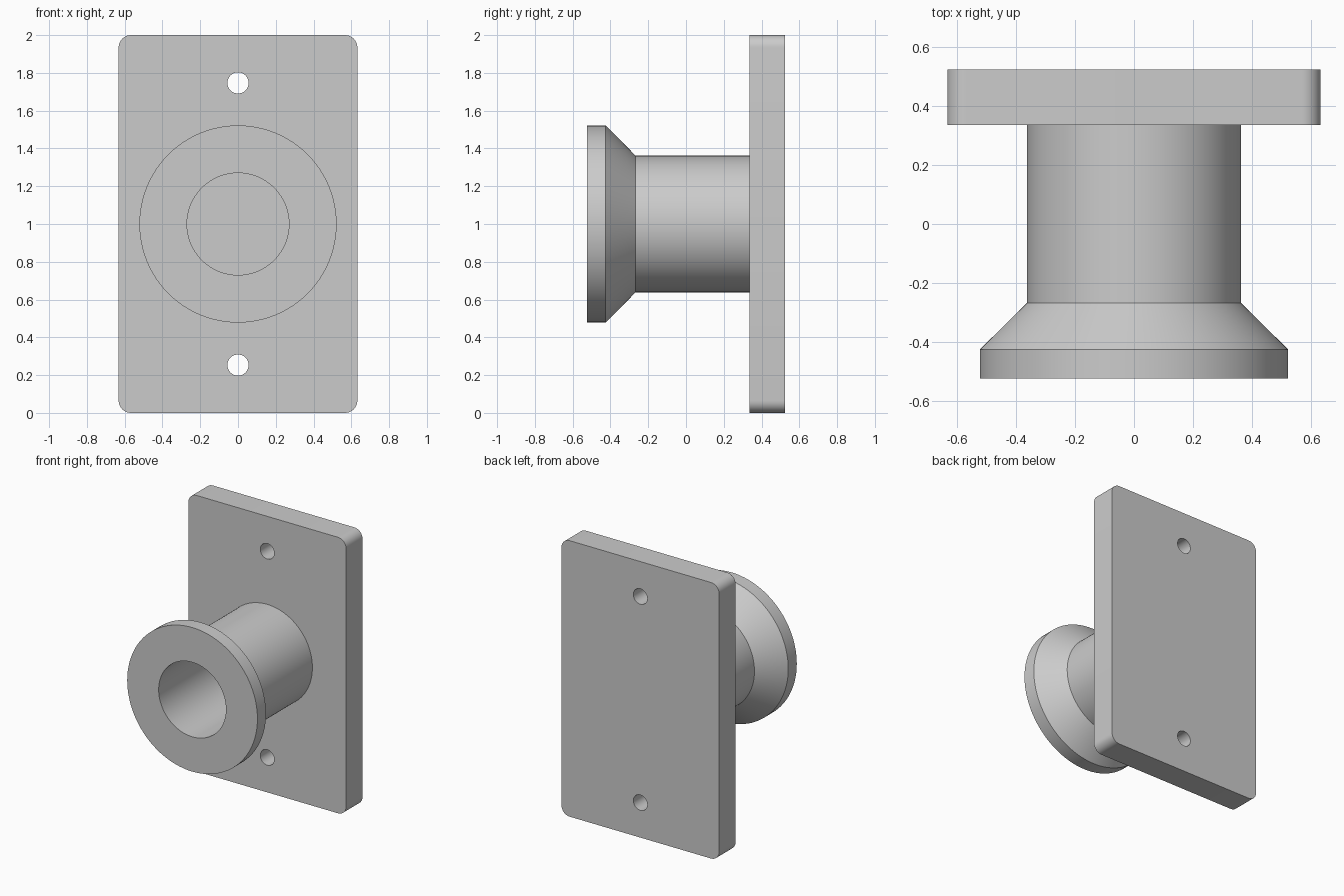
import bpy, bmesh
from math import sin, cos, pi, radians

if "Cube" in bpy.data.objects:
    bpy.data.objects.remove(bpy.data.objects["Cube"])

PLATE_FRONT, BACK = 0.335, 0.523
MID_Z = 1.0


def make_object(name, bm):
    bmesh.ops.recalc_face_normals(bm, faces=bm.faces)
    mesh = bpy.data.meshes.new(name)
    bm.to_mesh(mesh)
    bm.free()
    obj = bpy.data.objects.new(name, mesh)
    bpy.context.collection.objects.link(obj)
    return obj


def turned(name, profile, z, segments):
    """Solid of revolution about a y-parallel axis; profile is (radius, y)."""
    bm = bmesh.new()
    rings = [[bm.verts.new((r * cos(2 * pi * i / segments), y,
                            z + r * sin(2 * pi * i / segments)))
              for i in range(segments)] for r, y in profile]
    for a, b in zip(rings, rings[1:]):
        for i in range(segments):
            j = (i + 1) % segments
            bm.faces.new((a[i], a[j], b[j], b[i]))
    bm.faces.new(rings[0])
    bm.faces.new(rings[-1])
    return make_object(name, bm)


def combine(target, other, operation):
    mod = target.modifiers.new(operation, 'BOOLEAN')
    mod.operation, mod.object, mod.solver = operation, other, 'EXACT'
    bpy.context.view_layer.objects.active = target
    bpy.ops.object.modifier_apply(modifier=mod.name)
    bpy.data.objects.remove(other)


# Mounting plate with rounded corners
half_w, half_h, corner = 0.632, 1.0, 0.065
bm = bmesh.new()
outline = []
for k, (sx, sz) in enumerate([(1, 1), (-1, 1), (-1, -1), (1, -1)]):
    for i in range(9):
        a = (k + i / 8) * pi / 2
        outline.append(bm.verts.new((sx * (half_w - corner) + corner * cos(a),
                                     PLATE_FRONT,
                                     MID_Z + sz * (half_h - corner) + corner * sin(a))))
face = bm.faces.new(outline)
side = bmesh.ops.extrude_face_region(bm, geom=[face], use_keep_orig=True)
bmesh.ops.translate(bm, vec=(0, BACK - PLATE_FRONT, 0),
                    verts=[v for v in side['geom'] if isinstance(v, bmesh.types.BMVert)])
body = make_object("flanged_mount", bm)

# Round stem with flared front flange, sunk slightly into the plate
stem = turned("stem", [(0.522, -0.523), (0.522, -0.425), (0.362, -0.267),
                       (0.362, PLATE_FRONT + 0.05)], MID_Z, 96)
combine(body, stem, 'UNION')

# Blind bore and two screw holes
combine(body, turned("bore", [(0.27, -0.7), (0.27, PLATE_FRONT)], MID_Z, 96), 'DIFFERENCE')
for s in (-1, 1):
    hole = turned("screw_hole", [(0.056, 0.2), (0.056, 0.7)], MID_Z + s * 0.747, 32)
    combine(body, hole, 'DIFFERENCE')

# Smooth round surfaces, keep edges sharp
bpy.ops.object.select_all(action='DESELECT')
body.select_set(True)
bpy.context.view_layer.objects.active = body
bpy.ops.object.shade_smooth_by_angle(angle=radians(30))
